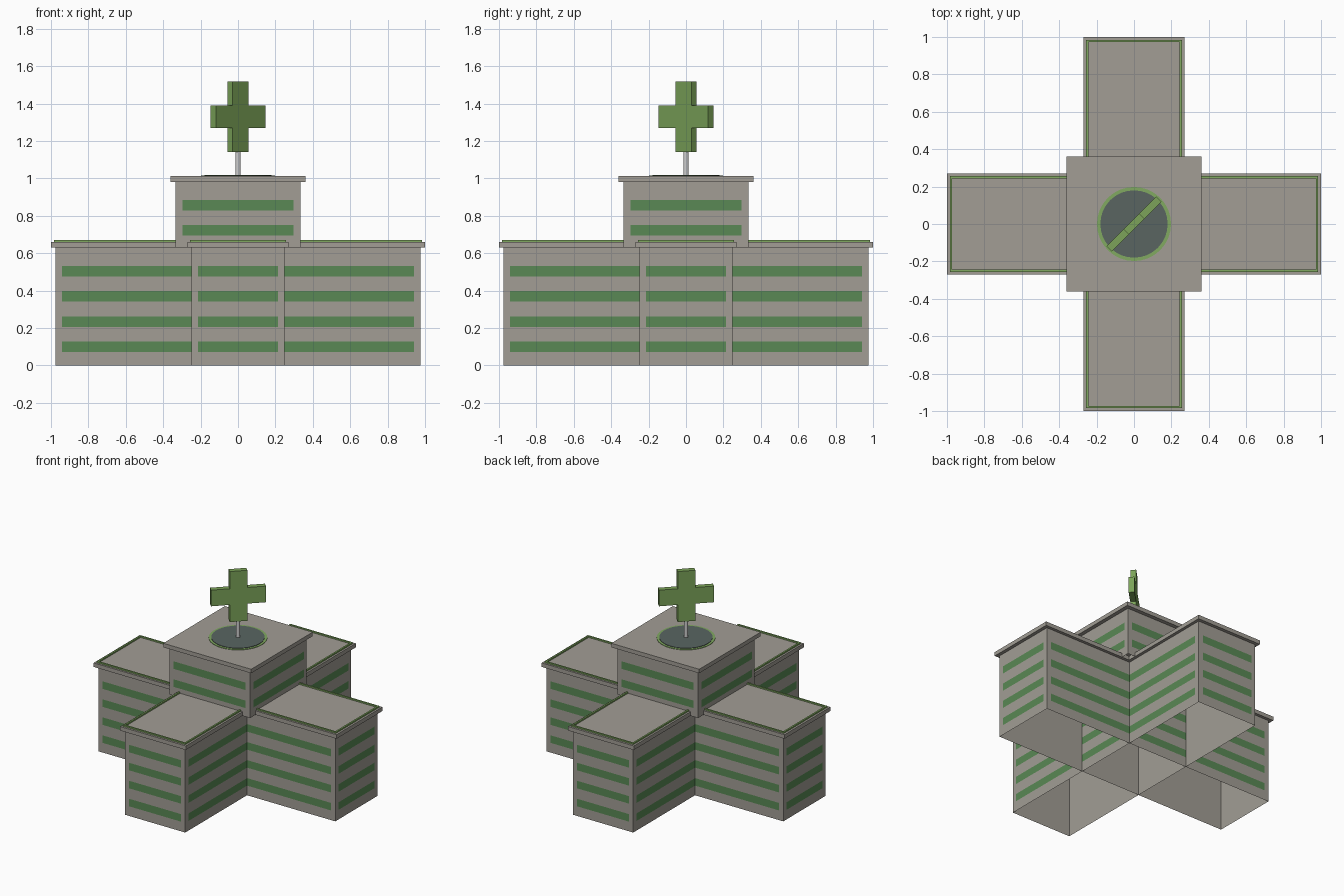
import bpy, bmesh, math
from mathutils import Matrix

if "Cube" in bpy.data.objects:
    bpy.data.objects.remove(bpy.data.objects["Cube"])


def material(name, col):
    m = bpy.data.materials.new(name)
    m.diffuse_color = (*col, 1)
    m.use_nodes = True
    m.node_tree.nodes["Principled BSDF"].inputs["Base Color"].default_value = m.diffuse_color
    return m


STRIPE = material("window_green", (0.10, 0.25, 0.09))
TRIM = material("trim_green", (0.22, 0.40, 0.12))
CROSS = material("cross_green", (0.20, 0.37, 0.10))
PAD = material("pad_dark", (0.10, 0.13, 0.12))
WALL = material("wall_grey", (0.36, 0.34, 0.30))


def finish(name, bm, mat=None):
    me = bpy.data.meshes.new(name)
    bm.to_mesh(me)
    bm.free()
    ob = bpy.data.objects.new(name, me)
    bpy.context.collection.objects.link(ob)
    if mat:
        me.materials.append(mat)
    return ob


def add_box(bm, hx, hy, z0, z1, open_bottom=False):
    m = Matrix.Translation((0, 0, (z0 + z1) / 2)) @ Matrix.Diagonal((2 * hx, 2 * hy, z1 - z0, 1))
    vs = bmesh.ops.create_cube(bm, size=1, matrix=m)["verts"]
    if open_bottom:
        f = [f for f in {f for v in vs for f in v.link_faces} if f.calc_center_median().z < z0 + 1e-4]
        bmesh.ops.delete(bm, geom=f, context="FACES_ONLY")


def box(name, hx, hy, z0, z1, mat=None, open_bottom=False):
    bm = bmesh.new()
    add_box(bm, hx, hy, z0, z1, open_bottom)
    return finish(name, bm, mat)


def stripes(name, hx, hy, rows, h, margin=0.035, off=0.002):
    """Thin window bands on all four walls of a block."""
    bm = bmesh.new()
    for z in rows:
        for k in range(4):
            half, dist = ((hx, hy) if k % 2 == 0 else (hy, hx))
            half, dist = half - margin, dist + off
            rot = Matrix.Rotation(k * math.pi / 2, 3, "Z")
            pts = [(-half, -dist, z), (half, -dist, z), (half, -dist, z + h), (-half, -dist, z + h)]
            bm.faces.new([bm.verts.new(rot @ Matrix.Translation(p).translation) for p in pts])
    return finish(name, bm, STRIPE)


def frame(name, hx, hy, z0, z1, w, mat):
    """Rectangular parapet ring."""
    bm = bmesh.new()
    rings = []
    for d, z in ((0, z0), (0, z1), (w, z1), (w, z0)):
        x, y = hx - d, hy - d
        rings.append([bm.verts.new(p) for p in ((-x, -y, z), (x, -y, z), (x, y, z), (-x, y, z))])
    for a, b in zip(rings[:3], rings[1:]):
        for i in range(4):
            j = (i + 1) % 4
            bm.faces.new((a[i], a[j], b[j], b[i]))
    return finish(name, bm, mat)


def cylinder(name, r, z0, z1, n, mat=None):
    bm = bmesh.new()
    bmesh.ops.create_cone(bm, cap_ends=True, segments=n, radius1=r, radius2=r, depth=z1 - z0,
                          matrix=Matrix.Translation((0, 0, (z0 + z1) / 2)))
    return finish(name, bm, mat)


# two crossing wings, hollow and open underneath
for tag, swap in (("side", False), ("front_back", True)):
    def dims(a, b):
        return (b, a) if swap else (a, b)
    box(tag + "_wing_walls", *dims(0.975, 0.248), 0, 0.635, WALL, True)
    stripes(tag + "_wing_windows", *dims(0.975, 0.248), (0.073, 0.207, 0.341, 0.475), 0.056)
    box(tag + "_wing_roof", *dims(1.0, 0.27), 0.63, 0.66, WALL)
    frame(tag + "_wing_roof_trim", *dims(0.985, 0.256), 0.655, 0.67, 0.012, TRIM)

# central tower
box("tower_walls", 0.333, 0.333, 0.63, 0.985, WALL, True)
stripes("tower_windows", 0.333, 0.333, (0.695, 0.829), 0.056)
box("tower_roof", 0.362, 0.362, 0.982, 1.012, WALL)

# landing pad
cylinder("landing_pad_ring", 0.198, 1.005, 1.015, 32, TRIM)
cylinder("landing_pad", 0.18, 1.005, 1.018, 32, PAD)

# rooftop cross on its pole, turned to face the diagonal
cylinder("cross_pole", 0.014, 1.01, 1.16, 12)
bm = bmesh.new()
a, b, t = 0.06, 0.188, 0.02
outline = [(a, b), (a, a), (b, a), (b, -a), (a, -a), (a, -b),
           (-a, -b), (-a, -a), (-b, -a), (-b, a), (-a, a), (-a, b)]
face = bm.faces.new([bm.verts.new((x, -t, 1.33 + z)) for x, z in outline])
ext = bmesh.ops.extrude_face_region(bm, geom=[face], use_keep_orig=True)
bmesh.ops.translate(bm, vec=(0, 2 * t, 0), verts=[v for v in ext["geom"] if isinstance(v, bmesh.types.BMVert)])
bmesh.ops.rotate(bm, verts=bm.verts, matrix=Matrix.Rotation(math.pi / 4, 3, "Z"))
bmesh.ops.recalc_face_normals(bm, faces=bm.faces)
finish("roof_cross", bm, CROSS)
